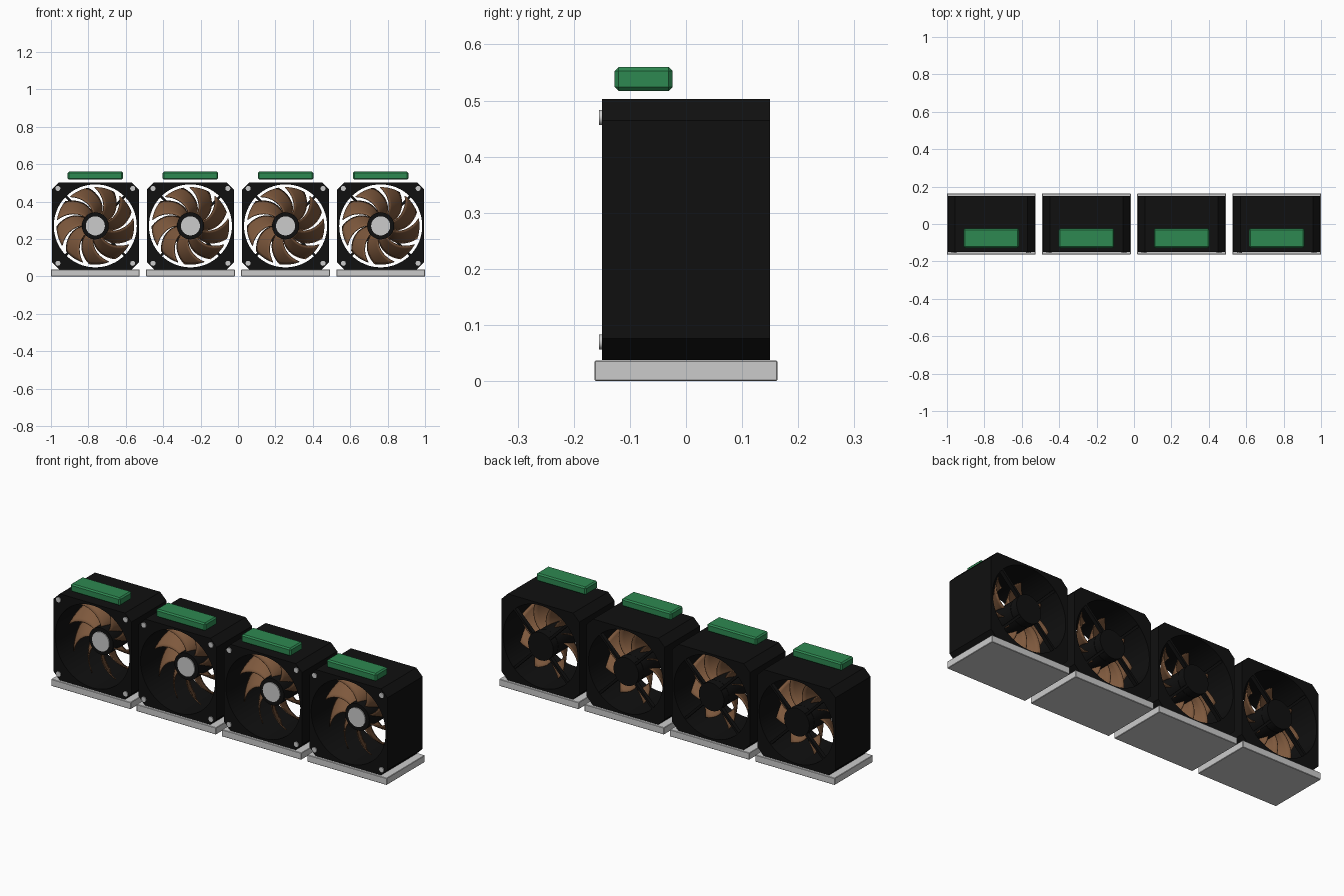
import bpy, bmesh
from math import sin, cos, pi, radians
from mathutils import Matrix

cube = bpy.data.objects.get("Cube")
if cube:
    bpy.data.objects.remove(cube, do_unlink=True)


def material(name, rgb):
    m = bpy.data.materials.new(name)
    m.use_nodes = True
    m.diffuse_color = (*rgb, 1)
    m.node_tree.nodes["Principled BSDF"].inputs["Base Color"].default_value = (*rgb, 1)
    return m


black = material("black plastic", (0.005, 0.005, 0.005))
brown = material("brown blade", (0.21, 0.1, 0.047))
grey = material("light grey", (0.6, 0.6, 0.6))
green = material("green", (0.027, 0.25, 0.083))

MID_Z = 0.27      # fan axis height
HALF = 0.2325     # half width of the frame
DEPTH = 0.15      # half depth of the frame
HOLE = 0.222
BLADES = 9


def finish(name, bm, mat, smooth=False):
    bmesh.ops.recalc_face_normals(bm, faces=bm.faces)
    mesh = bpy.data.meshes.new(name)
    bm.to_mesh(mesh)
    bm.free()
    mesh.materials.append(mat)
    ob = bpy.data.objects.new(name, mesh)
    bpy.context.collection.objects.link(ob)
    if smooth:
        smooth_sharp(ob)
    return ob


def smooth_sharp(ob):
    bpy.ops.object.select_all(action="DESELECT")
    ob.select_set(True)
    bpy.context.view_layer.objects.active = ob
    bpy.ops.object.shade_smooth_by_angle(angle=radians(35))


def box(name, centre, size, mat, bevel=0):
    bm = bmesh.new()
    bmesh.ops.create_cube(bm, size=1, matrix=Matrix.Translation(centre) @ Matrix.Diagonal((*size, 1)))
    if bevel:
        bmesh.ops.bevel(bm, geom=bm.edges[:], offset=bevel, segments=1, affect="EDGES")
    return finish(name, bm, mat)


def cylinder(name, x, z, radius, y0, y1, mat, sides=40):
    bm = bmesh.new()
    place = Matrix.Translation((x, (y0 + y1) / 2, z)) @ Matrix.Rotation(pi / 2, 4, "X")
    bmesh.ops.create_cone(bm, cap_ends=True, segments=sides, radius1=radius, radius2=radius,
                          depth=y1 - y0, matrix=place)
    return finish(name, bm, mat, smooth=True)


def frame(name, x):
    # chamfered square outline with a round opening, extruded along the axis
    c = HALF - 0.038
    quarter = [(HALF, c), (c, HALF)]
    outline = []
    for k in range(4):
        for px, pz in quarter:
            a = k * pi / 2
            outline.append((px * cos(a) - pz * sin(a), px * sin(a) + pz * cos(a)))
    circle = [(HOLE * cos(2 * pi * i / 64), HOLE * sin(2 * pi * i / 64)) for i in range(64)]
    curve = bpy.data.curves.new(name, "CURVE")
    curve.dimensions = "2D"
    curve.fill_mode = "BOTH"
    curve.extrude = DEPTH
    for points in (outline, circle):
        spline = curve.splines.new("POLY")
        spline.points.add(len(points) - 1)
        for p, (px, pz) in zip(spline.points, points):
            p.co = (px, pz, 0, 1)
        spline.use_cyclic_u = True
    curve.materials.append(black)
    ob = bpy.data.objects.new(name, curve)
    bpy.context.collection.objects.link(ob)
    ob.matrix_world = Matrix.Translation((x, 0, MID_Z)) @ Matrix.Rotation(pi / 2, 4, "X")
    bpy.ops.object.select_all(action="DESELECT")
    ob.select_set(True)
    bpy.context.view_layer.objects.active = ob
    bpy.ops.object.convert(target="MESH")
    smooth_sharp(bpy.context.view_layer.objects.active)


def blades(name, x):
    # swept, pitched blades: the leading edge is nearer the front
    bm = bmesh.new()
    rows, cols = 10, 6
    for b in range(BLADES):
        grid = []
        for i in range(rows + 1):
            s = i / rows
            r = 0.064 + 0.142 * s
            sweep = radians(36) * s ** 1.3
            width = radians(38 - 8 * s)
            row = []
            for j in range(cols + 1):
                u = j / cols - 0.5
                a = 2 * pi * b / BLADES + sweep + u * width
                y = -0.005 - u * (0.11 - 0.01 * s) + 0.03 * (u * u - 0.25)
                row.append(bm.verts.new((x + r * cos(a), y, MID_Z + r * sin(a))))
            grid.append(row)
        for i in range(rows):
            for j in range(cols):
                bm.faces.new((grid[i][j], grid[i][j + 1], grid[i + 1][j + 1], grid[i + 1][j]))
    ob = finish(name, bm, brown, smooth=True)
    thick = ob.modifiers.new("thickness", "SOLIDIFY")
    thick.thickness = 0.005
    thick.offset = 0


def struts(name, x):
    bm = bmesh.new()
    for k in range(4):
        place = (Matrix.Translation((x, 0.135, MID_Z)) @ Matrix.Rotation(pi / 4 + k * pi / 2, 4, "Y")
                 @ Matrix.Translation((0.145, 0, 0)) @ Matrix.Diagonal((0.162, 0.022, 0.013, 1)))
        bmesh.ops.create_cube(bm, size=1, matrix=place)
    finish(name, bm, black)


for n in range(4):
    x = (n - 1.5) * 0.5087
    tag = f"_{n + 1}"
    # stand and housing
    box("base_plate" + tag, (x, 0, 0.0185), (0.474, 0.326, 0.037), grey, 0.002)
    frame("fan_frame" + tag, x)
    # rotor
    cylinder("hub" + tag, x, MID_Z, 0.072, -0.075, 0.1, black)
    cylinder("hub_cap" + tag, x, MID_Z, 0.051, -0.08, -0.074, grey)
    blades("fan_blades" + tag, x)
    # rear motor mount
    cylinder("motor_mount" + tag, x, MID_Z, 0.075, 0.105, 0.147, black)
    struts("mount_struts" + tag, x)
    # corner screws
    for sx in (-1, 1):
        for sz in (-1, 1):
            cylinder(f"screw{tag}", x + sx * 0.2, MID_Z + sz * 0.2, 0.0135, -0.155, -0.148, grey, 16)
    # terminal block above the frame
    box("terminal_block" + tag, (x, -0.0755, 0.5385), (0.296, 0.103, 0.043), green, 0.007)
